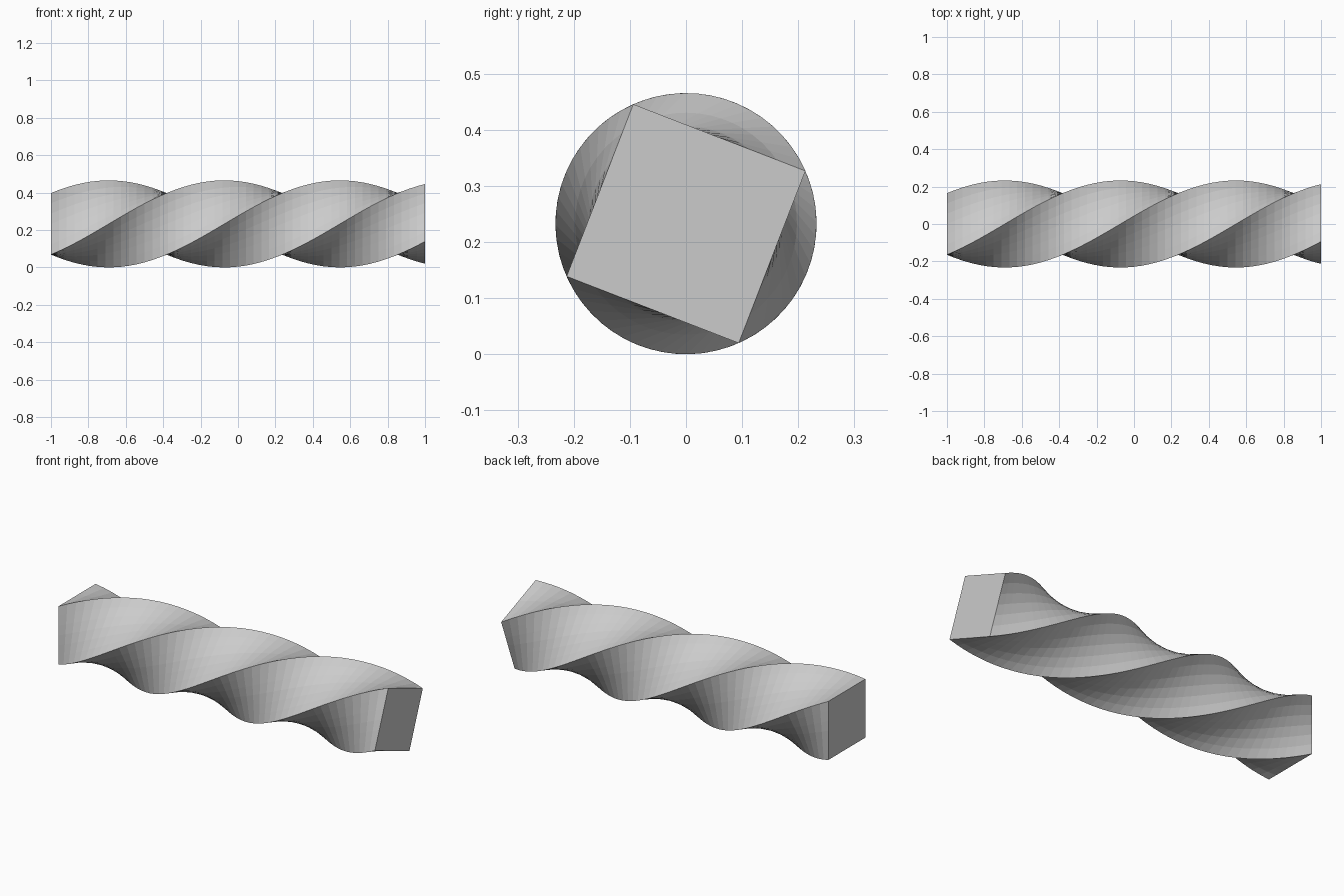
import bpy, bmesh
from math import radians, sin, cos

if "Cube" in bpy.data.objects:
    bpy.data.objects.remove(bpy.data.objects["Cube"])

HALF = 0.1645                 # half side of the square section
RADIUS = HALF * 2 ** 0.5      # corner radius, so the bar rests on z = 0
TWIST = radians(-291.2)       # total twist from left end to right end
STEPS, CUTS = 48, 6           # slices along the bar, segments per side


def square_outline():
    """Subdivided square section, counter-clockwise in (y, z)."""
    side = [(HALF, -HALF + 2 * HALF * i / CUTS) for i in range(CUTS)]
    pts = []
    for _ in range(4):
        pts += side
        side = [(-z, y) for y, z in side]
    return pts


# Twisted square bar: rotate the section while sweeping it along x
bm = bmesh.new()
rings = []
for s in range(STEPS + 1):
    t = s / STEPS
    a = TWIST * t
    rings.append([bm.verts.new((-1 + 2 * t,
                                y * cos(a) - z * sin(a),
                                y * sin(a) + z * cos(a) + RADIUS))
                  for y, z in square_outline()])

n = 4 * CUTS
for r0, r1 in zip(rings, rings[1:]):
    for i in range(n):
        j = (i + 1) % n
        bm.faces.new((r0[i], r0[j], r1[j], r1[i]))

# Flat end caps
bm.faces.new(rings[0])
bm.faces.new(rings[-1])
bmesh.ops.recalc_face_normals(bm, faces=bm.faces)

mesh = bpy.data.meshes.new("twisted_bar")
bm.to_mesh(mesh)
bm.free()
bar = bpy.data.objects.new("twisted_bar", mesh)
bpy.context.collection.objects.link(bar)
